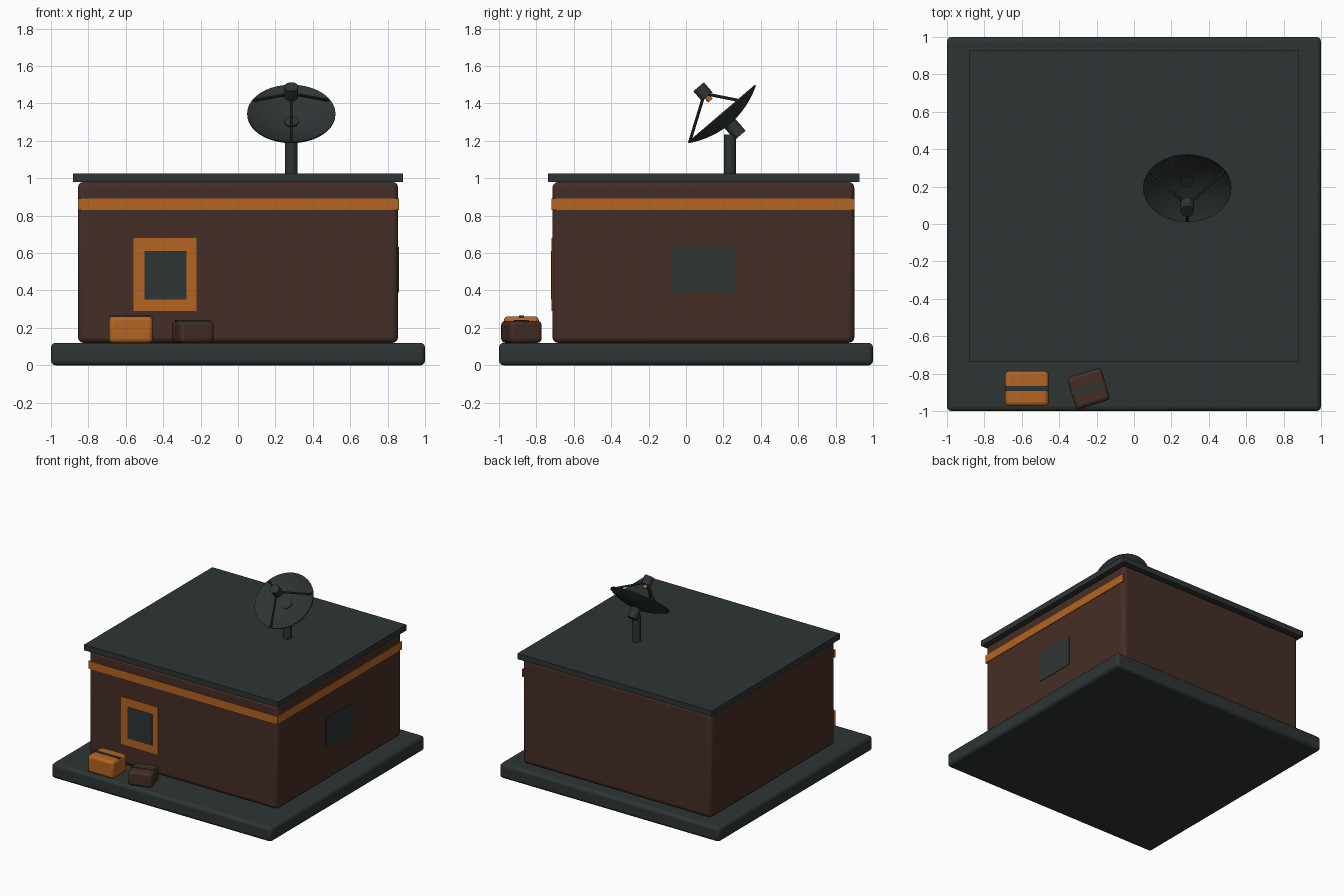
import bpy, bmesh, math
from mathutils import Matrix, Vector

cube = bpy.data.objects.get("Cube")
if cube:
    bpy.data.objects.remove(cube, do_unlink=True)


def material(name, rgb):
    mat = bpy.data.materials.new(name)
    mat.use_nodes = True
    colour = (*rgb, 1)
    mat.diffuse_color = colour
    mat.node_tree.nodes["Principled BSDF"].inputs["Base Color"].default_value = colour
    return mat


SLATE = material("dark slate", (0.027, 0.035, 0.034))
BROWN = material("dark brown", (0.059, 0.027, 0.019))
ORANGE = material("burnt orange", (0.46, 0.13, 0.016))


def finish(name, bm, mat, matrix=Matrix(), bevel=0, smooth=True):
    bmesh.ops.recalc_face_normals(bm, faces=bm.faces)
    mesh = bpy.data.meshes.new(name)
    bm.to_mesh(mesh)
    bm.free()
    mesh.materials.append(mat)
    obj = bpy.data.objects.new(name, mesh)
    obj.matrix_world = matrix
    bpy.context.collection.objects.link(obj)
    if bevel:
        mod = obj.modifiers.new("rounded edges", "BEVEL")
        mod.width = bevel
        mod.segments = 3
    if smooth:
        bpy.ops.object.select_all(action="DESELECT")
        obj.select_set(True)
        bpy.context.view_layer.objects.active = obj
        bpy.ops.object.shade_smooth_by_angle(angle=math.radians(35))
    return obj


def box(name, mat, low, high, bevel=0, matrix=Matrix()):
    low, high = Vector(low), Vector(high)
    bm = bmesh.new()
    bmesh.ops.create_cube(bm, size=1, matrix=Matrix.Diagonal((*(high - low), 1)))
    place = matrix @ Matrix.Translation((low + high) / 2)
    return finish(name, bm, mat, place, bevel, smooth=bevel > 0)


def rod(name, mat, start, end, radius, matrix=Matrix(), sides=24):
    start, end = Vector(start), Vector(end)
    axis = end - start
    bm = bmesh.new()
    bmesh.ops.create_cone(bm, cap_ends=True, segments=sides, radius1=radius,
                          radius2=radius, depth=axis.length)
    turn = axis.to_track_quat("Z", "Y").to_matrix().to_4x4()
    return finish(name, bm, mat, matrix @ Matrix.Translation((start + end) / 2) @ turn)


# Building
X, FRONT, BACK = 0.856, -0.714, 0.9
OUT = 0.005
box("base_slab", SLATE, (-1, -1, 0), (1, 1, 0.12), 0.025)
box("walls", BROWN, (-X, FRONT, 0.12), (X, BACK, 0.98), 0.03)
box("roof", SLATE, (-0.883, -0.738, 0.98), (0.883, 0.928, 1.026))

# Stripe on the front and one side
box("front_stripe", ORANGE, (-X, FRONT - OUT, 0.83), (X, FRONT + 0.004, 0.893))
box("side_stripe", ORANGE, (X - 0.004, FRONT, 0.83), (X + OUT, BACK, 0.893))

# Windows
box("front_window_frame", ORANGE, (-0.56, FRONT - OUT, 0.29), (-0.222, FRONT + 0.004, 0.68))
box("front_window_pane", SLATE, (-0.5, FRONT - 0.008, 0.352), (-0.275, FRONT, 0.61))
box("side_window_pane", SLATE, (X - 0.004, -0.08, 0.388), (X + OUT, 0.265, 0.633))


# Crates with a strap on the lid
def crate(name, mat, centre, angle, width, depth, height):
    place = Matrix.Translation(centre) @ Matrix.Rotation(angle, 4, "Z")
    w, d = width / 2, depth / 2
    box(name, mat, (-w, -d, 0), (w, d, height), 0.022, place)
    box(name + "_strap", SLATE, (-w, -0.013, height - 0.006),
        (w, 0.013, height + 0.003), matrix=place)


crate("orange_crate", ORANGE, (-0.573, -0.88, 0.12), 0, 0.234, 0.187, 0.142)
crate("brown_crate", BROWN, (-0.243, -0.88, 0.12), math.radians(17), 0.19, 0.18, 0.118)

# Satellite dish, built along its own axis and tilted to the front
PX, RIM, DEPTH, SHELL = 0.285, 0.236, 0.065, 0.008
tilt = Matrix.Translation((PX, 0.189, 1.347)) @ Matrix.Rotation(math.radians(40.5), 4, "X")
rod("dish_mast", SLATE, (PX, 0.235, 1.02), (PX, 0.235, 1.235), 0.033)
rod("dish_mount", SLATE, (0, 0, -0.155), (0, 0, -0.055), 0.038, tilt)

steps = 10
radii = [RIM * i / steps for i in range(steps + 1)]
bowl = [(r, DEPTH * ((r / RIM) ** 2 - 1)) for r in radii]
profile = [(r, z - SHELL) for r, z in bowl] + bowl[::-1]
bm = bmesh.new()
verts = [bm.verts.new((r, 0, z)) for r, z in profile]
edges = [bm.edges.new(pair) for pair in zip(verts, verts[1:])]
bmesh.ops.spin(bm, geom=verts + edges, cent=(0, 0, 0), axis=(0, 0, 1),
               angle=math.tau, steps=40)
bmesh.ops.remove_doubles(bm, verts=bm.verts, dist=0.0005)
finish("dish_bowl", bm, SLATE, tilt)

# Feed horn on three struts
rod("feed_horn", SLATE, (0, 0, 0.117), (0, 0, 0.187), 0.037, tilt)
rod("feed_tip", ORANGE, (0, 0, 0.09), (0, 0, 0.12), 0.016, tilt)
for i in range(3):
    a = math.radians(30 + 120 * i)
    across = Vector((math.cos(a), math.sin(a), 0))
    rod(f"feed_strut_{i + 1}", SLATE, across * (RIM - 0.008) + Vector((0, 0, -0.006)),
        across * 0.022 + Vector((0, 0, 0.125)), 0.008, tilt, 10)
